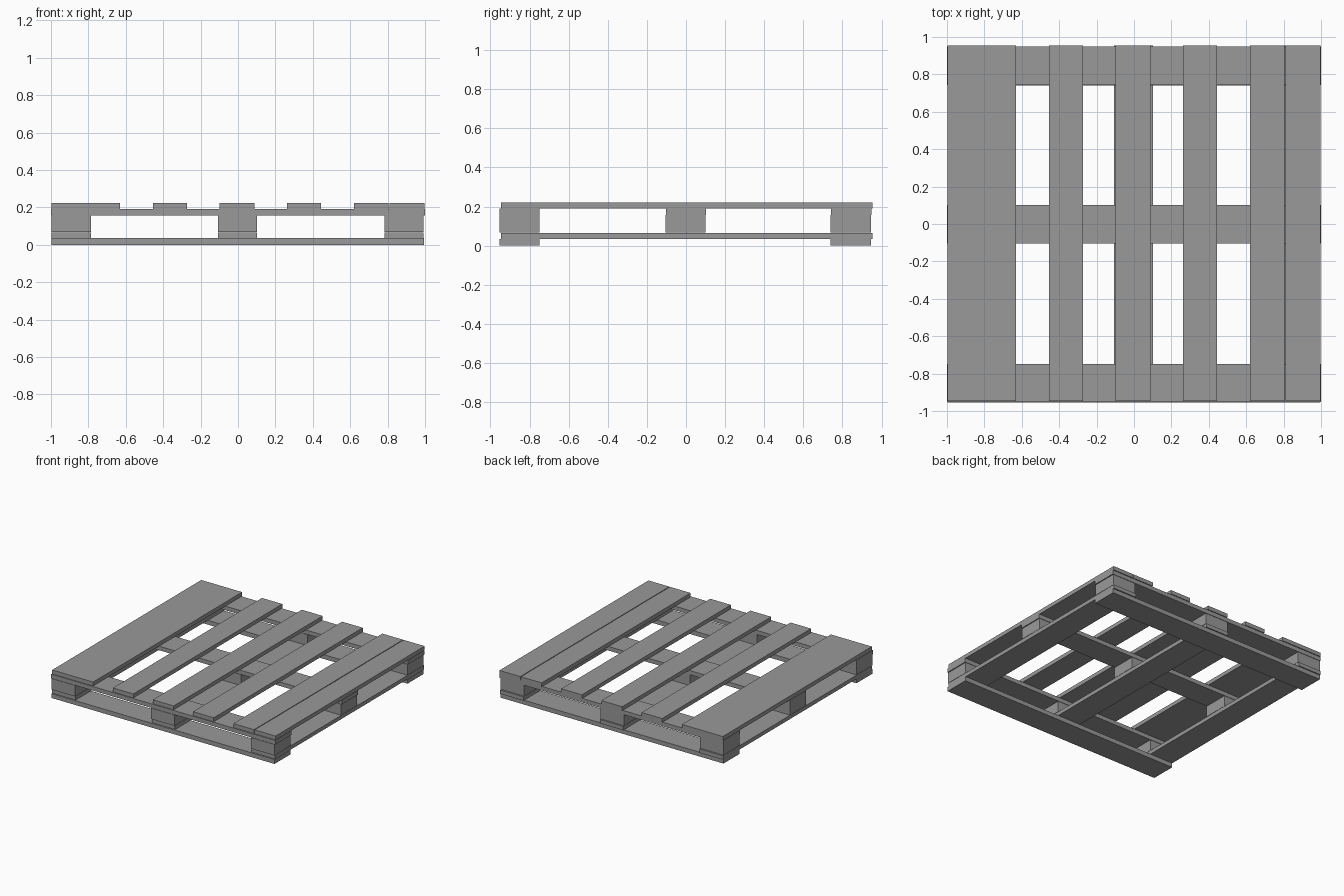
import bpy

if "Cube" in bpy.data.objects:
    bpy.data.objects.remove(bpy.data.objects["Cube"])

# Dark grey timber
timber = bpy.data.materials.new("dark_grey_timber")
timber.diffuse_color = (0.32, 0.32, 0.32, 1)
timber.use_nodes = True
timber.node_tree.nodes["Principled BSDF"].inputs["Base Color"].default_value = timber.diffuse_color


def box(name, x0, x1, y0, y1, z0, z1):
    """Box-shaped piece of timber given by its extents."""
    bpy.ops.mesh.primitive_cube_add(
        size=1, location=((x0 + x1) / 2, (y0 + y1) / 2, (z0 + z1) / 2))
    ob = bpy.context.object
    ob.name = name
    ob.scale = (x1 - x0, y1 - y0, z1 - z0)
    bpy.ops.object.transform_apply(location=False, rotation=False, scale=True)
    ob.data.materials.append(timber)
    return ob


# Column spans across x and row spans across y
columns = {"left": (-0.997, -0.787), "middle": (-0.107, 0.101), "right": (0.783, 0.993)}
rows = {"front": (-0.955, -0.75), "middle": (-0.105, 0.1), "back": (0.74, 0.946)}
board_y = (-0.945, 0.955)

# Ground boards running left to right at front and back
for row in ("front", "back"):
    box(f"ground_board_{row}", -0.997, 0.995, *rows[row], 0.0, 0.035)

# Bottom boards running front to back under the blocks
for col, xs in columns.items():
    box(f"bottom_board_{col}", *xs, *board_y, 0.035, 0.066)

# Spacer blocks
for col, xs in columns.items():
    for row, ys in rows.items():
        box(f"block_{row}_{col}", *xs, *ys, 0.068, 0.156)

# Cross boards carrying the deck
for row, (y0, y1) in rows.items():
    box(f"cross_board_{row}", -1.0, 1.0, y0 + 0.002, y1 + 0.002, 0.157, 0.19)

# Deck boards
deck = [(-0.997, -0.811), (-0.818, -0.632), (-0.455, -0.273), (-0.099, 0.087),
        (0.261, 0.445), (0.62, 0.805), (0.811, 0.997)]
for i, xs in enumerate(deck):
    box(f"deck_board_{i + 1}", *xs, *board_y, 0.19, 0.222)
